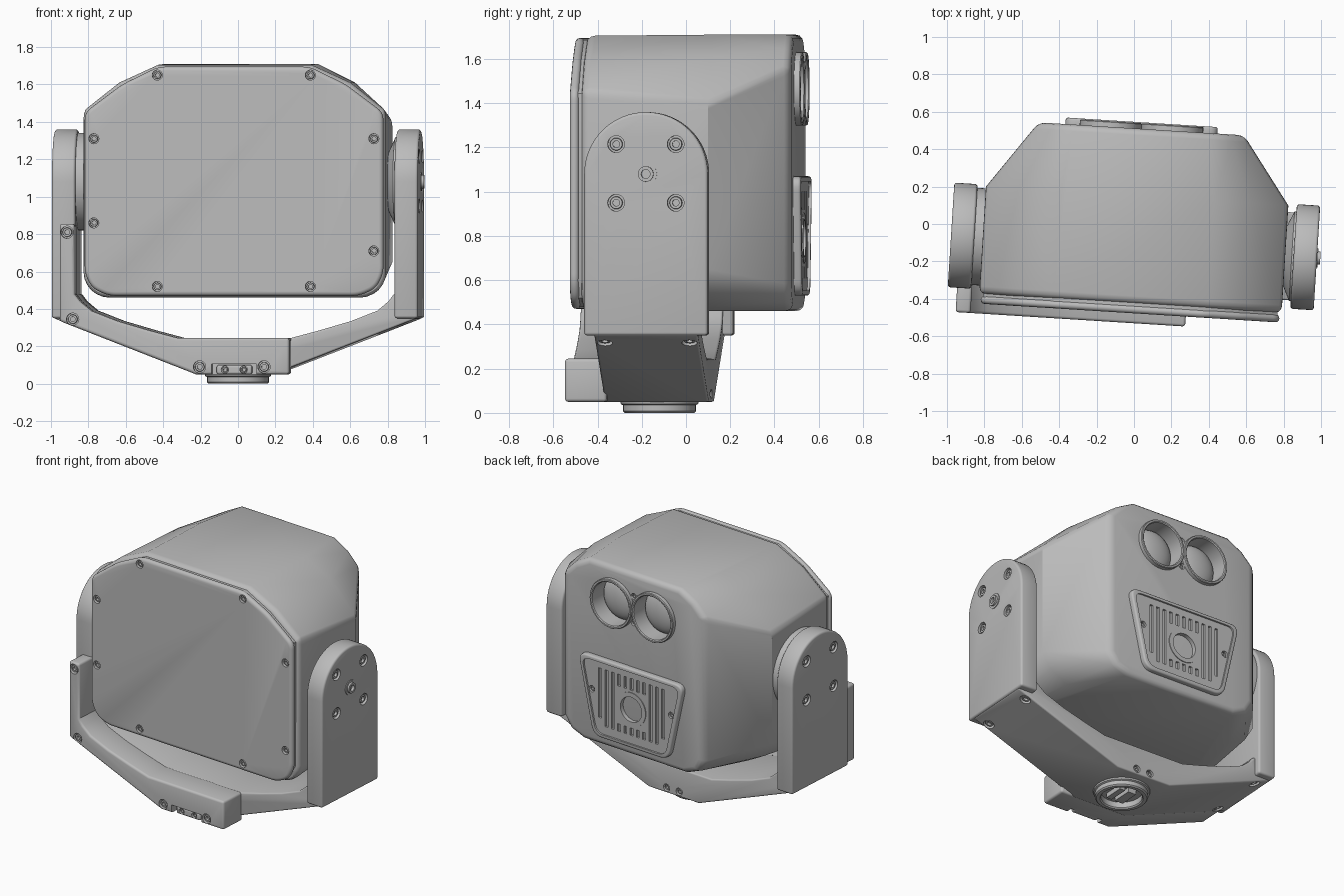
import bpy, bmesh
from math import pi, sin, cos, radians
from mathutils import Vector, Matrix

cube = bpy.data.objects.get("Cube")
if cube:
    bpy.data.objects.remove(cube)

GREY = (0.5, 0.5, 0.5, 1)
mat = bpy.data.materials.new("plain grey")
mat.use_nodes = True
mat.diffuse_color = GREY
mat.node_tree.nodes["Principled BSDF"].inputs["Base Color"].default_value = GREY

POSE = Matrix.Translation((0, -0.12, 0)) @ Matrix.Rotation(radians(-3.6), 4, 'Z')
parts, cutters = {}, {}


def finish(name, bm, bevel=0, angle=30):
    """Turn a bmesh into a named part, with an optional edge bevel."""
    bmesh.ops.recalc_face_normals(bm, faces=bm.faces)
    me = bpy.data.meshes.new(name)
    bm.to_mesh(me)
    bm.free()
    ob = bpy.data.objects.new(name, me)
    bpy.context.collection.objects.link(ob)
    me.materials.append(mat)
    if bevel:
        mod = ob.modifiers.new("bevel", 'BEVEL')
        mod.width, mod.segments, mod.angle_limit = bevel, 3, radians(angle)
    parts[name] = ob
    return ob


def fillet(pts, radius, steps=6):
    """Round the corners of a polygon."""
    out = []
    for i, p in enumerate(pts):
        p, a, b = Vector(p), Vector(pts[i - 1]), Vector(pts[(i + 1) % len(pts)])
        da, db = (a - p).normalized(), (b - p).normalized()
        s, e = p + da * radius, p + db * radius
        for k in range(steps + 1):
            t = k / steps
            out.append(s * (1 - t) ** 2 + p * 2 * t * (1 - t) + e * t * t)
    return out


def mirrored(half):
    """Close a right-hand outline with its mirror image."""
    return half + [(-x, z) for x, z in reversed(half)]


def prism(bm, pts, lo, hi, axis='y'):
    """Extrude an outline along y (points are x, z) or x (points are y, z)."""
    def at(p, d):
        return (p[0], d, p[1]) if axis == 'y' else (d, p[0], p[1])
    a = [bm.verts.new(at(p, lo)) for p in pts]
    b = [bm.verts.new(at(p, hi)) for p in pts]
    bm.faces.new(a)
    bm.faces.new(b[::-1])
    for i in range(len(pts)):
        j = (i + 1) % len(pts)
        bm.faces.new((a[i], b[i], b[j], a[j]))
    return bm


def lathe(bm, profile, loc, axis, seg=40):
    """Spin (radius, height) points around an axis through loc."""
    m = Matrix.Translation(loc) @ Vector(axis).to_track_quat('Z', 'Y').to_matrix().to_4x4()
    rings = []
    for r, h in profile:
        n = 1 if r == 0 else seg
        rings.append([bm.verts.new(m @ Vector((r * cos(2 * pi * k / n), r * sin(2 * pi * k / n), h)))
                      for k in range(n)])
    for a, b in zip(rings, rings[1:]):
        for k in range(seg):
            quad = [a[k % len(a)], a[(k + 1) % len(a)], b[(k + 1) % len(b)], b[k % len(b)]]
            bm.faces.new(list(dict.fromkeys(quad)))
    return bm


def cutter(target):
    return cutters.setdefault(target, [])


def drill(target, loc, axis, r, depth, seg=40):
    bm = lathe(bmesh.new(), [(0, -depth), (r, -depth), (r, 0.08), (0, 0.08)], loc, axis, seg)
    cutter(target).append(bm)


screws = bmesh.new()


def screw(target, loc, axis, r=0.027):
    """Sink a socket screw into a part."""
    drill(target, loc, axis, r, 0.03, 20)
    lathe(screws, [(0, -0.024), (r * .4, -0.024), (r * .4, -0.008), (r * .7, -0.008),
                   (r * .75, -0.012), (r * .75, -0.03)], loc, axis, 20)


# Housing: front, middle and back sections wrapped into one shell
bm = bmesh.new()
front = [(0.41, 1.705), (0.62, 1.61), (0.81, 1.46)]
front += [(0.68 + 0.13 * cos(a), 0.59 - 0.13 * sin(a)) for a in [pi / 12 * k for k in range(7)]]
middle = [(0.41, 1.71), (0.61, 1.61), (0.81, 1.41), (0.81, 0.65), (0.75, 0.55), (0.62, 0.48), (0.45, 0.46)]
back = [(0.36, 1.71), (0.47, 1.65), (0.55, 1.57), (0.55, 0.58), (0.50, 0.50), (0.40, 0.46)]
for section, y in ((front, -0.305), (middle, 0.27), (back, 0.63)):
    for x, z in mirrored(section):
        bm.verts.new((x, y, z))
bmesh.ops.convex_hull(bm, input=bm.verts)
bmesh.ops.dissolve_limit(bm, angle_limit=radians(3), verts=bm.verts, edges=bm.edges)
finish("housing", bm, 0.035, 40)

# Front cover plate with a shadow gap behind it
plate = mirrored([(0.405, 1.695), (0.60, 1.60), (0.80, 1.45), (0.80, 0.59), (0.76, 0.51), (0.67, 0.47)])
finish("cover_gap", prism(bmesh.new(), [(x * 0.985, 1.08 + (z - 1.08) * 0.985) for x, z in plate], -0.32, -0.29))
finish("front_cover", prism(bmesh.new(), fillet(plate, 0.04), -0.357, -0.315), 0.022, 50)
for x, z in ((-0.41, 1.65), (0.41, 1.65), (-0.75, 1.31), (0.75, 1.31),
             (-0.75, 0.86), (0.75, 0.71), (-0.41, 0.52), (0.41, 0.52)):
    screw("front_cover", (x, -0.357, z), (0, -1, 0))

# Twin lenses on the upper back
lens = bmesh.new()
for x in (-0.165, 0.165):
    loc = (x, 0.63, 1.465)
    drill("housing", loc, (0, 1, 0), 0.148, 0.1)
    lathe(lens, [(0.146, -0.1), (0.146, 0.025), (0.152, 0.03), (0.162, 0.03), (0.166, 0.025), (0.166, -0.02)],
          loc, (0, 1, 0))
    lathe(lens, [(0.147 * sin(a), -0.10 + 0.06 * cos(a)) for a in [pi / 16 * k for k in range(9)]],
          loc, (0, 1, 0))
finish("twin_lenses", lens)
for z in (1.375, 1.555):
    screw("housing", (0, 0.63, z), (0, 1, 0), 0.022)

# Slotted back panel with raised rim and round window
outline = [(0.42, 1.07), (0.30, 0.53), (-0.30, 0.53), (-0.42, 1.07)]
finish("back_panel", prism(bmesh.new(), fillet(outline, 0.07), 0.60, 0.665), 0.012, 50)
inner = [(x * 0.92, 0.80 + (z - 0.80) * 0.91) for x, z in outline]
cutter("back_panel").append(prism(bmesh.new(), fillet(inner, 0.06), 0.653, 0.75))
for k in range(-5, 6):
    x, top = k * 0.05, 1.0
    low = 0.61 if abs(k) < 5 else 0.66
    spans = [(low, top)] if abs(k) > 2 else [(low, 0.66), (0.92, top)]
    for a, b in spans:
        slot = [(x - 0.011, a), (x + 0.011, a), (x + 0.011, b), (x - 0.011, b)]
        cutter("back_panel").append(prism(bmesh.new(), slot, 0.638, 0.72))
window = (0, 0.653, 0.79)
drill("back_panel", window, (0, 1, 0), 0.1, 0.045)
finish("window", lathe(bmesh.new(), [(0, -0.035), (0.085, -0.035), (0.085, 0.005), (0.115, 0.005), (0.115, -0.01)],
                       window, (0, 1, 0)))
for x in (-0.315, 0.315):
    screw("back_panel", (x, 0.653, 0.84), (0, 1, 0), 0.022)

# Side arms, pivots and their screws
arch = [(0.28 * cos(pi * k / 32), 1.08 + 0.28 * sin(pi * k / 32)) for k in range(33)]
arch += [(-0.28, 0.35), (0.28, 0.35)]
for side, s, pivot in (("left", 1, (0.14, 0.24)), ("right", -1, (0.26, 0.26))):
    arm = side + "_arm"
    finish(arm, prism(bmesh.new(), arch, s * 0.855, s * 0.98, 'x'), 0.014, 50)
    for y in (-0.135, 0.135):
        for z in (0.95, 1.215):
            screw(arm, (s * 0.98, y, z), (s, 0, 0), 0.038)
        screw("yoke", (s * 0.885, y * 1.42, 0.316), (s * 0.362, 0, -0.932), 0.035)
    finish(side + "_pivot", lathe(bmesh.new(), [(pivot[0], 0.78), (pivot[0], 0.80), (pivot[1], 0.845), (pivot[1], 0.86)],
                                  (0, 0, 1.08), (s, 0, 0), 64))
finish("pivot_bolt", lathe(bmesh.new(), [(0.05, 0.97), (0.05, 0.985), (0.035, 0.985), (0.035, 0.998),
                                         (0.02, 0.998), (0.02, 0.98), (0, 0.98)], (0, 0, 1.08), (1, 0, 0)))

# Yoke joining the arms, and the raceway cover on its front
curve = [(0.85, 0.48), (0.82, 0.44), (0.76, 0.39), (0.62, 0.335), (0.45, 0.285), (0.30, 0.245)]
finish("yoke", prism(bmesh.new(), mirrored([(0.2, 0.05), (0.97, 0.349), (0.97, 0.37), (0.87, 0.37), (0.87, 0.48)]
                                           + curve), -0.235, 0.235), 0.01, 40)
race = [(0.3, 0.05), (0.3, 0.245)] + [(-x, z) for x, z in reversed(curve)]
race += [(-0.85, 0.855), (-0.93, 0.855), (-0.93, 0.335), (-0.2, 0.05)]
finish("raceway_cover", prism(bmesh.new(), race, -0.41, -0.22), 0.015, 40)
for x, z in ((-0.18, 0.09), (0.165, 0.09), (-0.86, 0.345), (-0.89, 0.81)):
    screw("raceway_cover", (x, -0.41, z), (0, -1, 0), 0.033)

# Cable clamp set into a notch under the raceway
notch = [(-0.115, 0), (0.125, 0), (0.125, 0.105), (-0.115, 0.105)]
cutter("raceway_cover").append(prism(bmesh.new(), notch, -0.5, -0.36))
clamp = [(-0.09, 0.05), (0.10, 0.05), (0.10, 0.1), (-0.09, 0.1)]
finish("cable_clamp", prism(bmesh.new(), clamp, -0.395, -0.35), 0.012)
for x in (-0.045, 0.055):
    screw("cable_clamp", (x, -0.395, 0.075), (0, -1, 0), 0.02)
    screw("yoke", (x, 0.235, 0.085), (0, 1, 0), 0.025)

# Round mounting foot with a socket underneath
finish("mounting_foot", lathe(bmesh.new(), [(0.18, 0.06), (0.175, 0.04), (0.165, 0.035), (0.165, 0.008), (0.157, 0),
                                            (0.135, 0), (0.128, 0.008), (0.128, 0.046), (0, 0.046)],
                              (0, 0, 0), (0, 0, 1), 48))
socket = bmesh.new()
for x, w in ((-0.03, 0.03), (0.045, 0.02)):
    prism(socket, [(x - w, 0.015), (x + w, 0.015), (x + w, 0.05), (x - w, 0.05)], -0.07, 0.07)
finish("foot_socket", socket)
finish("screws", screws)

# Cut all recesses, bake modifiers, then pose and shade the parts
for name, tools in cutters.items():
    for i, tool in enumerate(tools):
        helper = finish(f"{name}_cutter_{i}", tool)
        helper.hide_render = True
        mod = parts[name].modifiers.new("cut", 'BOOLEAN')
        mod.object, mod.solver = helper, 'EXACT'
depsgraph = bpy.context.evaluated_depsgraph_get()
baked = {n: bpy.data.meshes.new_from_object(o.evaluated_get(depsgraph))
         for n, o in parts.items() if "_cutter_" not in n}
bpy.ops.object.select_all(action='DESELECT')
for name, ob in parts.items():
    if name not in baked:
        bpy.data.objects.remove(ob)
        continue
    ob.modifiers.clear()
    ob.data = baked[name]
    ob.matrix_world = POSE
    ob.select_set(True)
    bpy.context.view_layer.objects.active = ob
bpy.ops.object.shade_smooth_by_angle(angle=radians(32))
